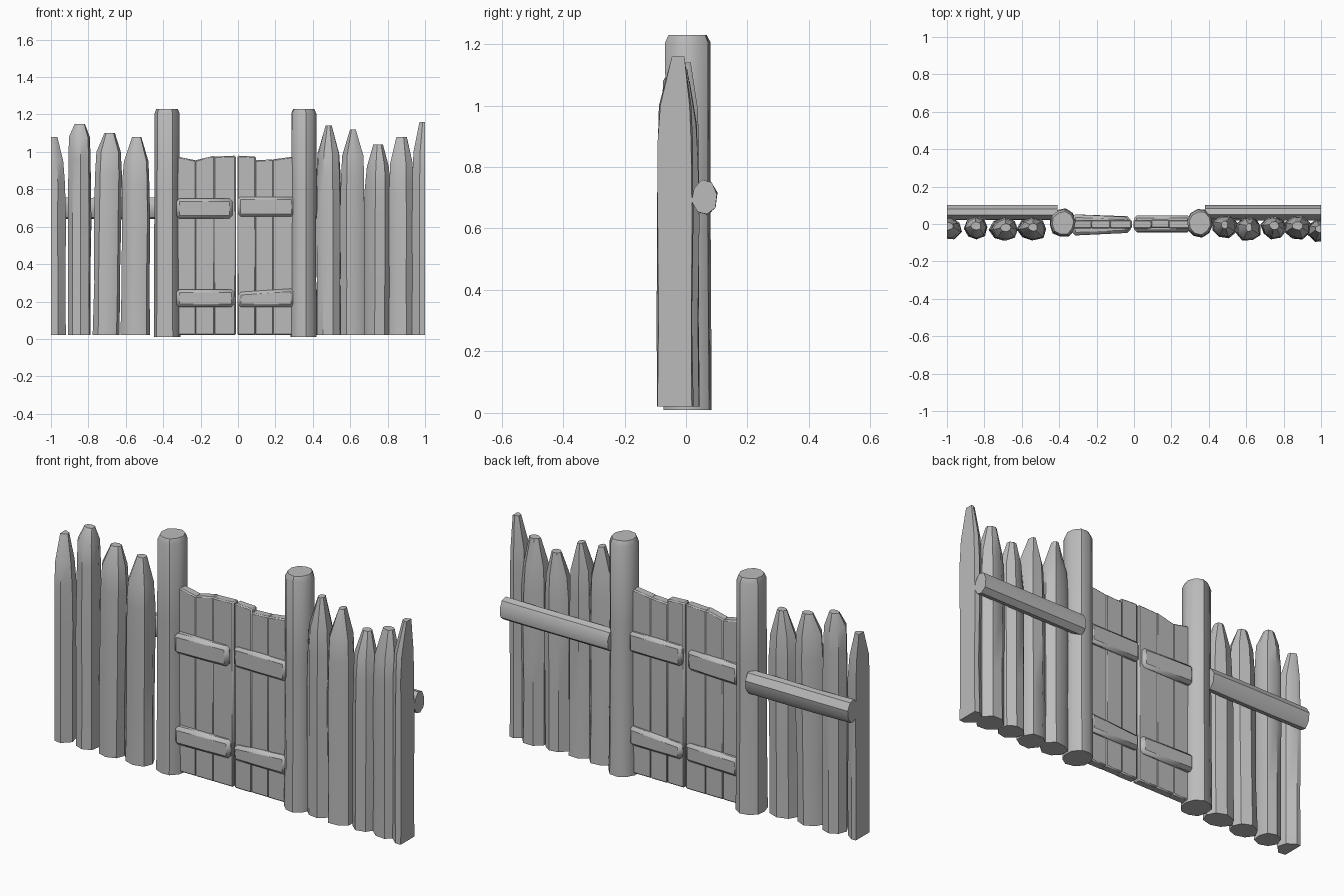
import bpy, bmesh, math, random
from mathutils import Vector

random.seed(4)
if "Cube" in bpy.data.objects:
    bpy.data.objects.remove(bpy.data.objects["Cube"], do_unlink=True)

GREY = (0.5, 0.5, 0.5, 1)
wood = bpy.data.materials.new("weathered grey wood")
wood.use_nodes = True
wood.diffuse_color = GREY
wood.node_tree.nodes["Principled BSDF"].inputs["Base Color"].default_value = GREY


def finish(name, bm):
    """Trim to the fence length, shade and link a part."""
    for v in bm.verts:
        v.co.x = max(-1, min(1, v.co.x))
    bmesh.ops.recalc_face_normals(bm, faces=bm.faces)
    mesh = bpy.data.meshes.new(name)
    bm.to_mesh(mesh)
    bm.free()
    mesh.materials.append(wood)
    ob = bpy.data.objects.new(name, mesh)
    bpy.context.collection.objects.link(ob)
    bpy.ops.object.select_all(action="DESELECT")
    ob.select_set(True)
    bpy.context.view_layer.objects.active = ob
    bpy.ops.object.shade_smooth_by_angle(angle=math.radians(38))
    return ob


def log(name, rings, sides=8, along_x=False, rough=0.08):
    """Rough-hewn log lofted through rings of (centre, radius a, radius b)."""
    bm = bmesh.new()
    lumps = [1 + random.uniform(-rough, rough) for _ in range(sides)]
    turn = random.uniform(0, 0.6)
    loops = []
    for centre, a, b in rings:
        loop = []
        for i in range(sides):
            t = math.tau * i / sides + turn
            k = lumps[i] * (1 + random.uniform(-rough, rough) / 2)
            p, q = a * k * math.cos(t), b * k * math.sin(t)
            offset = Vector((0, p, q)) if along_x else Vector((p, q, 0))
            loop.append(bm.verts.new(Vector(centre) + offset))
        loops.append(loop)
    for low, high in zip(loops, loops[1:]):
        for i in range(sides):
            j = (i + 1) % sides
            bm.faces.new((low[i], low[j], high[j], high[i]))
    bm.faces.new(loops[0][::-1])
    bm.faces.new(loops[-1])
    return finish(name, bm)


def beam(name, x, y, z, bevel=0.012, end_scale=1, slope=0):
    """Hewn board between x, y, z ranges; end_scale tapers the +x end."""
    bm = bmesh.new()
    bmesh.ops.create_cube(bm, size=1)
    for v in bm.verts:
        c = v.co.copy()
        right = c.x > 0
        s = end_scale if right else 1
        v.co = (sum(x) / 2 + c.x * (x[1] - x[0]),
                sum(y) / 2 + c.y * (y[1] - y[0]) * s,
                sum(z) / 2 + c.z * (z[1] - z[0]))
        if c.z > 0 and right:
            v.co.z += slope
    bmesh.ops.bevel(bm, geom=bm.edges[:], offset=bevel, segments=1, affect="EDGES")
    return finish(name, bm)


# Pointed stakes: bottom x, tip x, half width, top, shoulder height, tip half width, y
stakes = [
    (-1.00, -1.00, 0.078, 1.08, 0.95, 0.035, -0.02),
    (-0.845, -0.845, 0.062, 1.15, 1.08, 0.028, -0.02),
    (-0.70, -0.685, 0.072, 1.10, 1.00, 0.028, -0.03),
    (-0.545, -0.54, 0.076, 1.08, 0.95, 0.024, -0.028),
    (0.485, 0.485, 0.070, 1.14, 0.99, 0.018, -0.015),
    (0.615, 0.615, 0.068, 1.12, 0.98, 0.016, -0.028),
    (0.745, 0.75, 0.068, 1.04, 0.92, 0.026, -0.018),
    (0.875, 0.875, 0.068, 1.08, 0.94, 0.028, -0.02),
    (1.00, 1.00, 0.070, 1.16, 1.00, 0.030, -0.035),
]
for n, (x, tip, w, top, shoulder, tw, y) in enumerate(stakes, 1):
    rings = []
    for z, f in ((0.02, 1), (0.3, 0.97), (0.62, 1), (shoulder - 0.12, 0.97), (shoulder, 0.88)):
        cx = x + (tip - x) * z / top
        rings.append(((cx, y, z), w * f, 0.063 * f))
    rings.append(((tip, y + 0.01, top), tw, 0.022))
    log(f"stake_{n}", rings)

# Gate posts with blunt tops
for side, x in (("right", -0.38), ("left", 0.352)):
    log(f"{side}_gate_post",
        [((x, 0.005, 0.01), 0.073, 0.078), ((x, 0.005, 0.4), 0.070, 0.074),
         ((x, 0.005, 0.8), 0.069, 0.073), ((x, 0.005, 1.205), 0.069, 0.074),
         ((x, 0.005, 1.23), 0.058, 0.062)], sides=10, rough=0.04)

# Round rails behind the stakes
for side, xs in (("right", (-1, -0.8, -0.6, -0.41)), ("left", (0.38, 0.6, 0.8, 1))):
    log(f"{side}_back_rail",
        [((x, 0.06, 0.70), 0.042, 0.058) for x in xs], along_x=True, rough=0.06)

# Gate planks: x range, bottom, top, slope of the top edge
planks = [
    (-0.325, -0.225, 0.02, 0.975, -0.02),
    (-0.23, -0.125, 0.02, 0.955, 0.025),
    (-0.13, -0.012, 0.02, 0.975, 0.005),
    (-0.004, 0.095, 0.02, 0.98, -0.005),
    (0.09, 0.19, 0.02, 0.955, 0.005),
    (0.185, 0.30, 0.02, 0.96, 0.015),
]
for n, (a, b, low, top, slope) in enumerate(planks, 1):
    d = random.uniform(-0.004, 0.004)
    beam(f"gate_plank_{n}", (a, b), (-0.022 + d, 0.024 + d), (low, top), 0.006, slope=slope)

# Crossbars standing proud on both faces of the gate
beam("right_upper_crossbar", (-0.33, -0.03), (-0.062, 0.052), (0.645, 0.75), 0.016, 0.75)
beam("right_lower_crossbar", (-0.33, -0.02), (-0.058, 0.052), (0.17, 0.265), 0.016, 0.8)
beam("left_upper_crossbar", (0.0, 0.30), (-0.042, 0.046), (0.655, 0.76), 0.014)
beam("left_lower_crossbar", (0.0, 0.30), (-0.045, 0.046), (0.17, 0.25), 0.016, slope=0.02)
